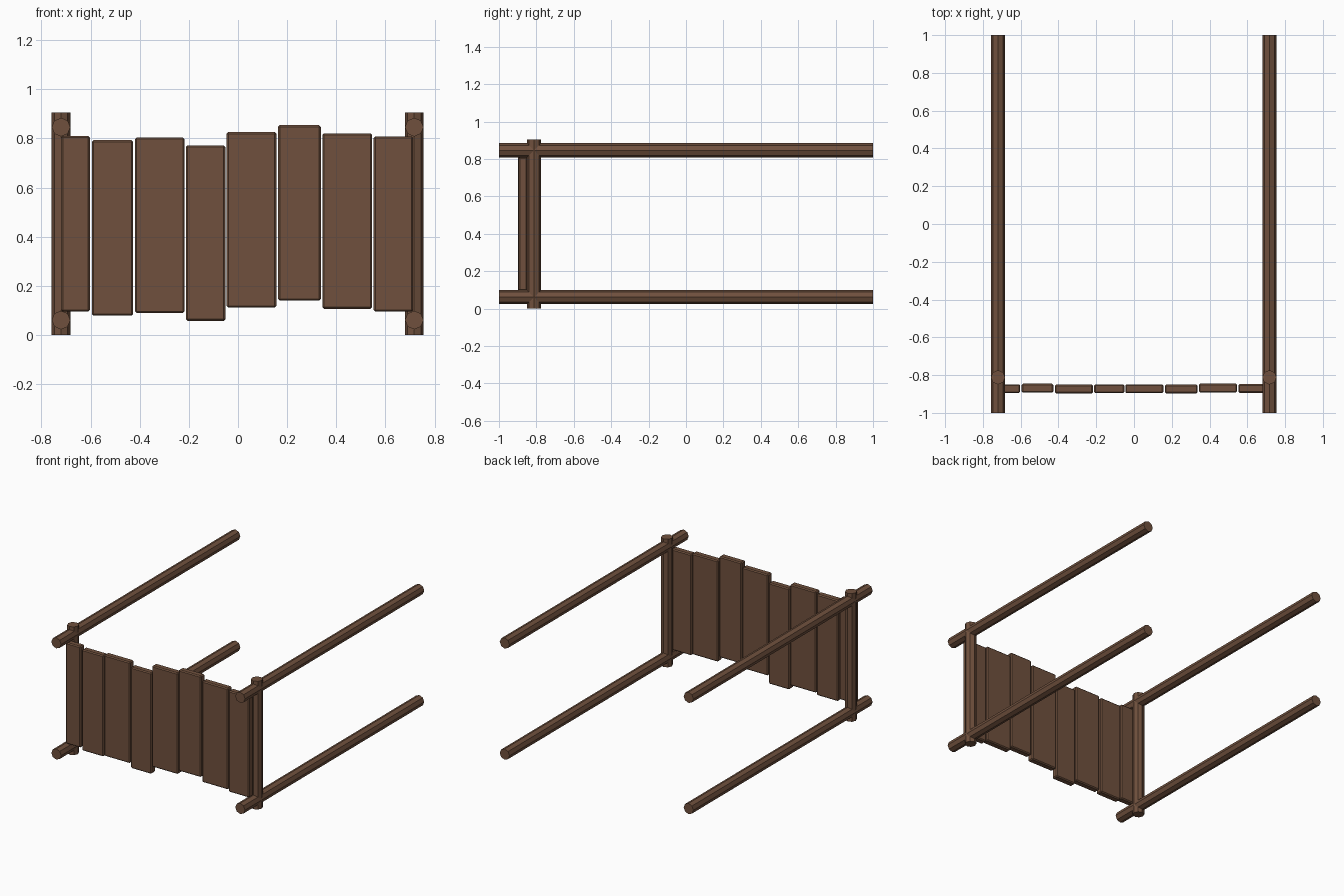
import bpy, math

if "Cube" in bpy.data.objects:
    bpy.data.objects.remove(bpy.data.objects["Cube"])

wood = bpy.data.materials.new("brown wood")
wood.diffuse_color = (0.16, 0.081, 0.047, 1)
wood.use_nodes = True
wood.node_tree.nodes["Principled BSDF"].inputs["Base Color"].default_value = wood.diffuse_color


def pole(name, loc, length, rot=(0, 0, 0)):
    """Eight-sided flat-shaded log."""
    bpy.ops.mesh.primitive_cylinder_add(vertices=8, radius=0.038, depth=length,
                                        location=loc, rotation=rot)
    ob = bpy.context.object
    ob.name = name
    ob.data.materials.append(wood)


def plank(name, x0, x1, z0, z1, y):
    """Upright board with narrow chamfered edges."""
    bpy.ops.mesh.primitive_cube_add(size=1, location=((x0 + x1) / 2, y, (z0 + z1) / 2))
    ob = bpy.context.object
    ob.name = name
    ob.scale = (x1 - x0, 0.047, z1 - z0)
    bpy.ops.object.transform_apply(location=False, rotation=False, scale=True)
    ob.data.materials.append(wood)
    bevel = ob.modifiers.new("chamfer", 'BEVEL')
    bevel.width = 0.007
    bevel.segments = 1


# Corner posts and the long rails that cross them
for side, x in (("left", -0.72), ("right", 0.717)):
    pole(side + "_post", (x, -0.812, 0.4525), 0.905)
    for level, z in (("lower", 0.061), ("upper", 0.846)):
        pole(f"{side}_{level}_rail", (x, 0, z), 2.0, (math.pi / 2, 0, 0))

# End wall of uneven boards: left x, right x, bottom z, depth position
boards = [
    (-0.720, -0.603, 0.096, -0.872),
    (-0.595, -0.427, 0.079, -0.869),
    (-0.419, -0.217, 0.090, -0.874),
    (-0.212, -0.051, 0.058, -0.872),
    (-0.046, 0.156, 0.112, -0.872),
    (0.163, 0.337, 0.140, -0.874),
    (0.343, 0.546, 0.107, -0.869),
    (0.552, 0.713, 0.095, -0.871),
]
for i, (x0, x1, z0, y) in enumerate(boards):
    plank(f"wall_plank_{i + 1}", x0, x1, z0, z0 + 0.714, y)
